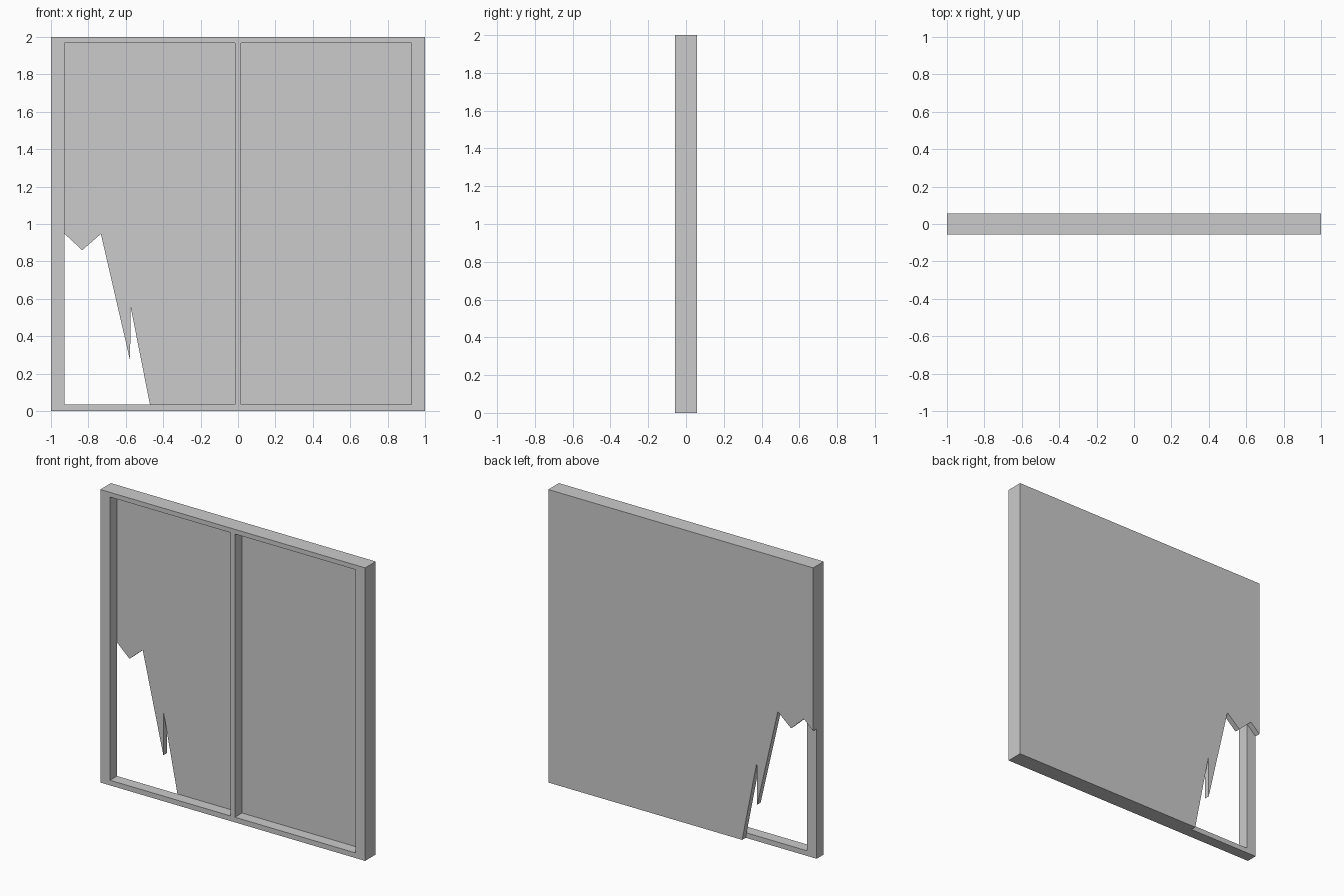
import bpy, bmesh

if "Cube" in bpy.data.objects:
    bpy.data.objects.remove(bpy.data.objects["Cube"])

FRONT, SEAM, BACK = -0.057, 0.019, 0.057


def extrude_profile(name, points, y0, y1):
    """Extrude an x-z outline (counter-clockwise from the front) from y0 to y1."""
    bm = bmesh.new()
    face = bm.faces.new([bm.verts.new((x, y0, z)) for x, z in points])
    new = bmesh.ops.extrude_face_region(bm, geom=[face], use_keep_orig=True)["geom"]
    verts = [g for g in new if isinstance(g, bmesh.types.BMVert)]
    bmesh.ops.translate(bm, verts=verts, vec=(0, y1 - y0, 0))
    bmesh.ops.recalc_face_normals(bm, faces=bm.faces[:])
    mesh = bpy.data.meshes.new(name)
    bm.to_mesh(mesh)
    bm.free()
    obj = bpy.data.objects.new(name, mesh)
    bpy.context.collection.objects.link(obj)
    return obj


def rect(x0, x1, z0, z1):
    return [(x0, z0), (x1, z0), (x1, z1), (x0, z1)]


# Front frame: outer slab with two window openings
frame = extrude_profile("frame", rect(-1, 1, 0, 2), FRONT, SEAM)
for side in (-1, 1):
    x0, x1 = sorted((side * 0.017, side * 0.927))
    cutter = extrude_profile("opening_cutter", rect(x0, x1, 0.035, 1.968),
                             FRONT - 0.1, SEAM + 0.1)
    cut = frame.modifiers.new("opening", 'BOOLEAN')
    cut.object = cutter
    cut.operation = 'DIFFERENCE'
    cut.solver = 'EXACT'
    cutter.hide_render = True
    cutter.hide_set(True)

# Back panel with a jagged broken corner
extrude_profile("broken_panel", [
    (-0.464, 0), (1, 0), (1, 2), (-1, 2), (-1, 0.887),
    (-0.93, 0.95), (-0.833, 0.86), (-0.733, 0.947),
    (-0.577, 0.27), (-0.574, 0.557)], SEAM, BACK)
